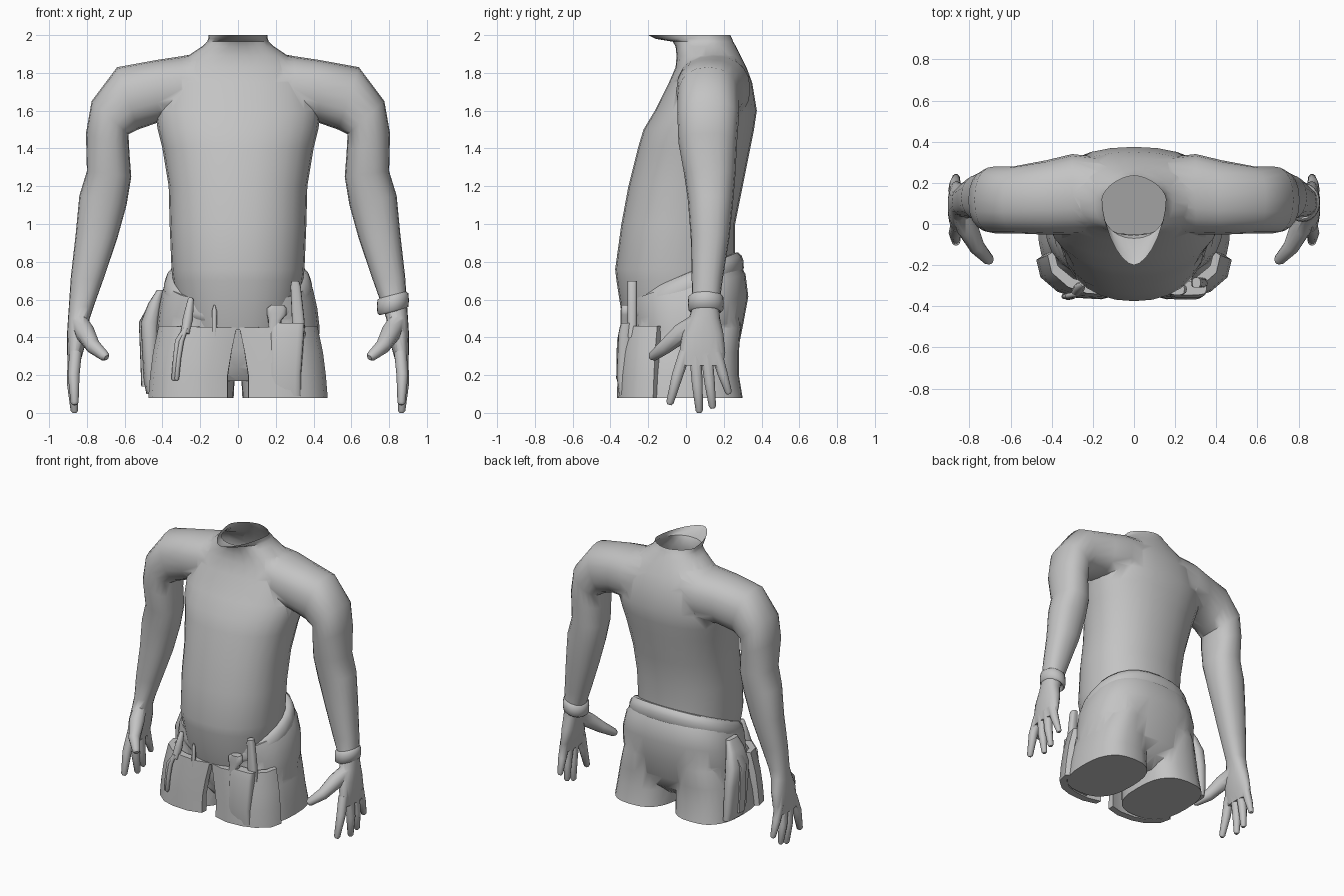
import bpy, bmesh, math
from mathutils import Vector as V

if "Cube" in bpy.data.objects:
    bpy.data.objects.remove(bpy.data.objects["Cube"])

grey = bpy.data.materials.new("plain grey")
grey.diffuse_color = (0.55, 0.55, 0.55, 1)
grey.use_nodes = True
grey.node_tree.nodes["Principled BSDF"].inputs["Base Color"].default_value = grey.diffuse_color


def loft(name, rings, cap0=True, cap1=True, closed=False):
    """Skin a list of equal-length closed rings."""
    bm = bmesh.new()
    vs = [[bm.verts.new(p) for p in r] for r in rings]
    n = len(vs[0])
    pairs = list(zip(vs, vs[1:])) + ([(vs[-1], vs[0])] if closed else [])
    for a, b in pairs:
        for i in range(n):
            j = (i + 1) % n
            bm.faces.new((a[i], a[j], b[j], b[i]))
    if not closed:
        if cap0:
            bm.faces.new(vs[0][::-1])
        if cap1:
            bm.faces.new(vs[-1])
    bmesh.ops.recalc_face_normals(bm, faces=bm.faces)
    me = bpy.data.meshes.new(name)
    bm.to_mesh(me)
    bm.free()
    me.materials.append(grey)
    ob = bpy.data.objects.new(name, me)
    bpy.context.collection.objects.link(ob)
    return ob


def union(base, others):
    """Merge closed parts into base so that no hidden inner walls remain."""
    for o in others:
        m = base.modifiers.new("union", 'BOOLEAN')
        m.operation, m.solver, m.object = 'UNION', 'EXACT', o
    dg = bpy.context.evaluated_depsgraph_get()
    me = bpy.data.meshes.new_from_object(base.evaluated_get(dg))
    base.modifiers.clear()
    base.data = me
    for o in others:
        bpy.data.objects.remove(o)


def oval(c, u, v, n=2.0, seg=24, vneg=None):
    """Superellipse ring about c; vneg is the half-axis on the negative v side."""
    c, u, v = V(c), V(u), V(v)
    w = v if vneg is None else V(vneg)
    out = []
    for i in range(seg):
        t = 2 * math.pi * i / seg
        cs, sn = math.cos(t), math.sin(t)
        a = math.copysign(abs(cs) ** (2 / n), cs)
        b = math.copysign(abs(sn) ** (2 / n), sn)
        out.append(c + u * a + (v if sn >= 0 else w) * b)
    return out


def level(z, rx, yf, yb, ym=None, n=2.2, x=0, tilt=0, seg=28):
    """Horizontal ring from front yf to back yb, optionally sloping up to the back."""
    ym = (yf + yb) / 2 if ym is None else ym
    return oval((x, ym, z + tilt * ym), (rx, 0, 0), (0, yb - ym, tilt * (yb - ym)), n, seg,
                (0, ym - yf, tilt * (ym - yf)))


def tube(name, pts, s=1, seg=10):
    """Rounded tube through (x, y, z, radius) points."""
    P = [V((s * p[0], p[1], p[2])) for p in pts]
    rings = []
    for i, p in enumerate(P):
        d = (P[min(i + 1, len(P) - 1)] - P[max(i - 1, 0)]).normalized()
        u = d.cross(V((0, 1, 0.1))).normalized()
        v = d.cross(u)
        r = pts[i][3]
        rings.append(oval(p, u * r, v * r, 2, seg))
    rings.append(oval(p + d * r * .6, u * r * .55, v * r * .55, 2, seg))
    return loft(name, rings)


# Torso with neck and chin lip
torso = loft("torso", [level(*a) for a in [
    (.44, .29, -.315, .20), (.55, .32, -.345, .25), (.70, .345, -.368, .26), (.76, .352, -.375, .26),
    (1.0, .362, -.342, .26), (1.2, .367, -.305, .30), (1.4, .40, -.255, .34), (1.5, .425, -.225, .36),
    (1.6, .44, -.165, .375), (1.75, .41, -.09, .35), (1.83, .35, -.055, .32), (1.89, .265, -.05, .29),
    (1.94, .19, -.055, .265), (1.965, .163, -.07, .25, .12), (1.98, .158, -.16, .245, .12, 1.8),
    (2.0, .155, -.2, .235, .12, 1.7)]])

# Arm sections: inner (x, z), outer (x, z), front y, back y
ARM = [((.12, 1.53), (.12, 1.92), -.04, .32), ((.30, 1.54), (.30, 1.888), -.05, .34),
       ((.43, 1.535), (.42, 1.87), -.052, .31),
       ((.53, 1.50), (.64, 1.83), -.045, .28), ((.58, 1.475), (.775, 1.65), -.045, .28),
       ((.575, 1.38), (.805, 1.48), -.04, .27), ((.565, 1.25), (.80, 1.28), -.01, .262),
       ((.59, 1.10), (.84, 1.15), .01, .25), ((.64, .92), (.86, .94), .025, .23),
       ((.715, .70), (.885, .72), .03, .195), ((.765, .56), (.895, .57), .035, .175),
       ((.785, .50), (.90, .50), .015, .18), ((.795, .42), (.905, .42), -.02, .198),
       ((.82, .32), (.905, .32), -.035, .208), ((.84, .25), (.90, .25), -.03, .195)]
FINGERS = [[(.86, -.005, .32, .033), (.87, -.045, .20, .031), (.865, -.085, .055, .021)],
           [(.87, .05, .30, .033), (.875, .06, .15, .03), (.866, .07, .012, .02)],
           [(.87, .11, .30, .033), (.875, .125, .16, .029), (.868, .14, .035, .02)],
           [(.87, .16, .32, .033), (.87, .193, .21, .028), (.865, .225, .11, .019)]]
THUMB = [(.845, .07, .49, .045), (.81, -.02, .425, .053), (.765, -.11, .35, .04), (.705, -.175, .30, .027)]

skin, legs = [], []
for s, side in ((-1, "left"), (1, "right")):
    rings = []
    for (xi, zi), (xo, zo), yf, yb in ARM:
        rings.append(oval((s * (xi + xo) / 2, (yf + yb) / 2, (zi + zo) / 2),
                          (s * (xo - xi) / 2, 0, (zo - zi) / 2), (0, (yb - yf) / 2, 0), 2.3, 20))
    skin.append(loft(side + "_arm", rings))
    for i, f in enumerate(FINGERS):
        skin.append(tube(f"{side}_finger_{i + 1}", f, s))
    skin.append(tube(side + "_thumb", THUMB, s))

    # Trouser legs, cut flat at the bottom
    legs.append(loft(side + "_trouser_leg", [level(z, rx, yf, yb, None, 2.6, s * x) for z, rx, x, yf, yb in [
        (.08, .222, .245, -.29, .30), (.2, .218, .235, -.28, .28), (.32, .21, .22, -.27, .28),
        (.45, .18, .21, -.26, .29), (.55, .13, .2, -.25, .28)]]))

    # Front pouch wrapping round the hip
    plan = [(.03, -.325), (.13, -.352), (.25, -.345), (.34, -.315), (.42, -.245), (.44, -.16)]
    rings = []
    for z, grow, gap in [(.08, .035, .025), (.2, .025, .025), (.32, .01, .005), (.45, -.02, -.022)]:
        outer = [(s * (x + gap + (grow - gap) * x / .44), y - grow * .4, z + (.025 * x if z > .4 else 0))
                 for x, y in plan]
        inner = [(x * .92 + s * .002, y * .86, zz) for x, y, zz in outer]
        rings.append(outer + inner[::-1])
    loft(side + "_pouch", rings)

# Join arms and hands to the torso, then open the neck
union(torso, skin)
bm = bmesh.new()
bm.from_mesh(torso.data)
bmesh.ops.delete(bm, geom=[f for f in bm.faces if all(v.co.z > 1.999 for v in f.verts)], context='FACES')
bm.to_mesh(torso.data)
bm.free()

# Hips of the trousers: waist sloping down to the front, seat at the back
hips = loft("trousers", [level(z, rx, yf, yb, None, 2.5, 0, t) for z, rx, yf, yb, t in [
    (.17, .25, -.2, .15, 0), (.24, .36, -.25, .23, 0), (.33, .425, -.27, .275, 0), (.45, .432, -.285, .305, .1),
    (.55, .42, -.295, .33, .2), (.64, .40, -.305, .315, .3), (.70, .37, -.31, .28, .35)]])
union(hips, legs)

# Rolled waistband
loft("waistband", [level(z, rx, yf, yb, None, 2.3, 0, .42) for z, rx, yf, yb in [
    (.59, .36, -.29, .27), (.61, .385, -.31, .295), (.64, .395, -.315, .306), (.68, .392, -.315, .304),
    (.71, .38, -.305, .294), (.735, .36, -.285, .275), (.74, .33, -.26, .25)]], False, False)

# Wrist band on one arm
band = []
for i in range(24):
    t = 2 * math.pi * i / 24
    d = V((math.cos(t), math.sin(t), .22 * math.cos(t)))
    c = V((.82 + .07 * d.x, .105 + .08 * d.y, .58 + .08 * d.z))
    band.append(oval(c, V((d.x, d.y, 0)) * .015, (0, 0, .045), 3, 8))
loft("wrist_band", band, closed=True)

# Pocket bulge on the right pouch
loft("pocket_front", [level(z, rx, yf, -.28, None, 4, x, 0, 16) for z, rx, x, yf in [
    (.09, .085, .25, -.355), (.2, .085, .25, -.368), (.42, .09, .26, -.358), (.475, .088, .265, -.345)]])

# Tools in the pouches
loft("wide_tool", [level(z, rx, -.345, -.29, None, 3, x, 0, 14) for z, rx, x in [
    (.40, .035, .19), (.49, .035, .195), (.52, .052, .205), (.555, .052, .205), (.57, .035, .21)]])
loft("flat_handle", [level(z, rx, -.31, -.26, None, 3, x, 0, 14) for z, rx, x in [
    (.40, .033, .325), (.5, .033, .318), (.67, .027, .305), (.697, .02, .303)]])
tube("pencil", [(-.125, -.335, .40, .014), (-.125, -.335, .54, .013), (-.125, -.335, .57, .004)])
tube("pliers_head", [(-.28, -.33, .42, .024), (-.265, -.31, .50, .027), (-.25, -.295, .60, .016)])
for i, pts in enumerate([
        [(-.275, -.34, .45, .012), (-.32, -.35, .38, .014), (-.33, -.352, .29, .014), (-.34, -.352, .18, .013)],
        [(-.275, -.34, .45, .012), (-.30, -.352, .38, .014), (-.315, -.355, .29, .014), (-.325, -.357, .18, .013)]]):
    tube(f"pliers_handle_{i + 1}", pts)

# Hanging bag on the left hip, with a raised strap
loft("hip_bag", [level(z, rx, yf, yb, None, 3, x, 0, 16) for z, rx, x, yf, yb in [
    (.10, .03, -.455, .0, .2), (.17, .04, -.46, -.02, .2), (.35, .045, -.465, -.03, .19),
    (.48, .05, -.465, -.03, .17), (.58, .035, -.44, -.02, .14), (.65, .02, -.41, .0, .11)]])
loft("hip_strap", [level(z, .012, .04, .11, None, 4, x, 0, 12) for z, x in [
    (.14, -.50), (.35, -.508), (.48, -.513), (.62, -.435)]])

bpy.ops.object.select_all(action='SELECT')
bpy.context.view_layer.objects.active = bpy.context.selected_objects[0]
bpy.ops.object.shade_smooth_by_angle(angle=math.radians(50))
